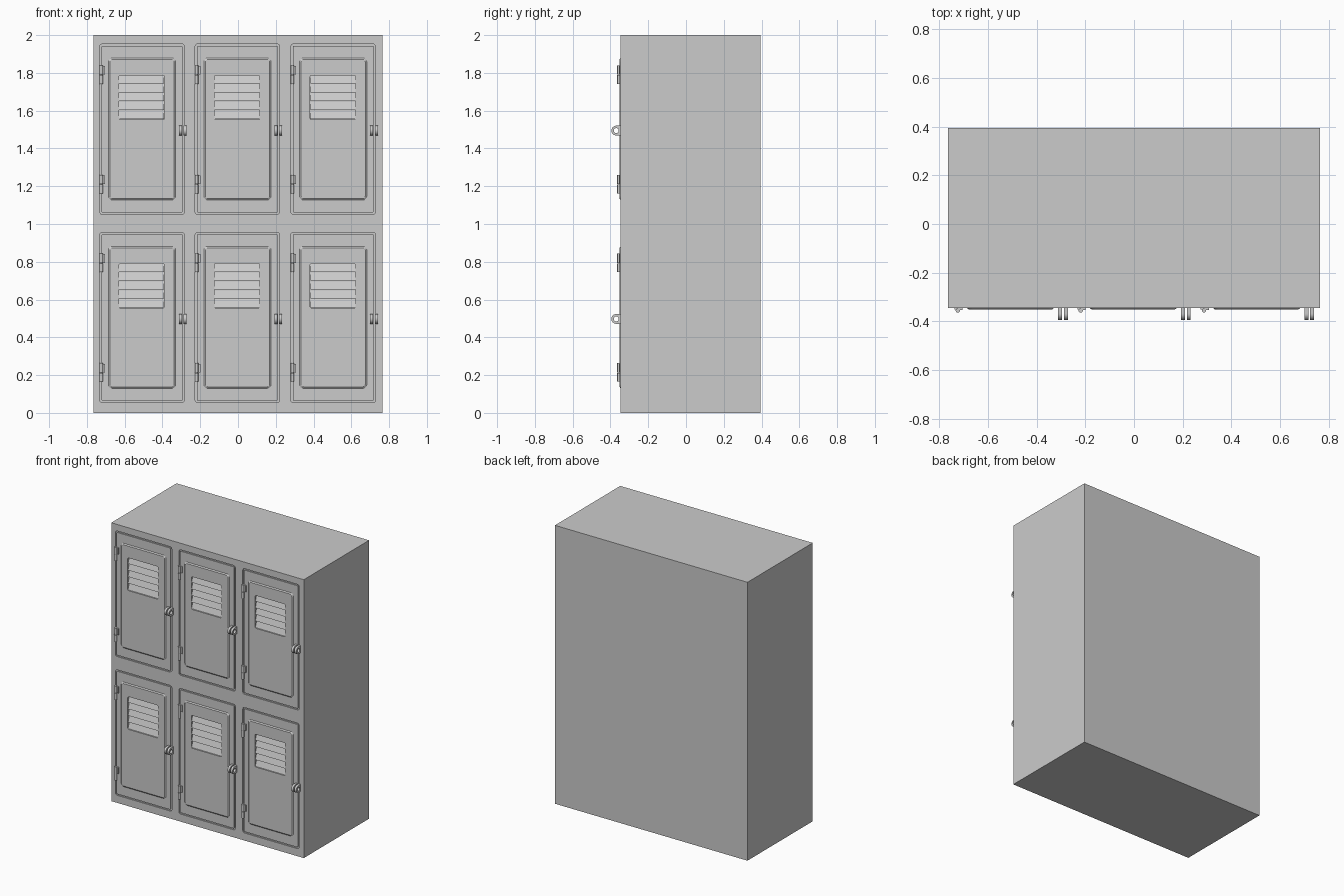
import bpy, bmesh, math

if "Cube" in bpy.data.objects:
    bpy.data.objects.remove(bpy.data.objects["Cube"])

FRONT = -0.346
COLS = [0.0, 0.505, 1.012]     # x offsets of the three columns
ROWS = [0.0, 0.997]            # z offsets of the two rows
CELLS = [(dx, dz) for dx in COLS for dz in ROWS]


def finish(name, bm):
    bmesh.ops.recalc_face_normals(bm, faces=bm.faces)
    me = bpy.data.meshes.new(name)
    bm.to_mesh(me)
    bm.free()
    ob = bpy.data.objects.new(name, me)
    bpy.context.collection.objects.link(ob)
    return ob


def loft(bm, loops, closed=False, cap_start=False, cap_end=False):
    """Skin equal-length point loops with quads."""
    rings = [[bm.verts.new(p) for p in lp] for lp in loops]
    pairs = list(zip(rings, rings[1:]))
    if closed:
        pairs.append((rings[-1], rings[0]))
    n = len(rings[0])
    for a, b in pairs:
        for i in range(n):
            j = (i + 1) % n
            bm.faces.new((a[i], a[j], b[j], b[i]))
    if cap_start:
        bm.faces.new(rings[0])
    if cap_end:
        bm.faces.new(rings[-1])


def rrect(x0, x1, z0, z1, r, y, seg=4):
    """Rounded rectangle in the xz plane at depth y."""
    pts = []
    for cx, cz, a0 in ((x1 - r, z1 - r, 0), (x0 + r, z1 - r, 90),
                       (x0 + r, z0 + r, 180), (x1 - r, z0 + r, 270)):
        for k in range(seg + 1):
            a = math.radians(a0 + 90 * k / seg)
            pts.append((cx + r * math.cos(a), y, cz + r * math.sin(a)))
    return pts


def box(bm, x0, x1, y0, y1, z0, z1):
    loft(bm, [[(x0, y0, z), (x1, y0, z), (x1, y1, z), (x0, y1, z)] for z in (z0, z1)],
         cap_start=True, cap_end=True)


def cut(target, cutter):
    m = target.modifiers.new("cut", "BOOLEAN")
    m.object, m.operation, m.solver = cutter, "DIFFERENCE", "EXACT"
    cutter.hide_render = True
    cutter.hide_set(True)


# Cabinet body
bm = bmesh.new()
box(bm, -0.765, 0.765, FRONT, 0.395, 0, 2)
body = finish("cabinet_body", bm)

# Cutters: narrow door gaps and vent pockets
gaps, pockets = bmesh.new(), bmesh.new()
for dx, dz in CELLS:
    o = (-0.732 + dx, -0.284 + dx, 0.054 + dz, 0.956 + dz)
    g = 0.01
    i = (o[0] + g, o[1] - g, o[2] + g, o[3] - g)
    ya, yb = FRONT - 0.02, FRONT + 0.008
    loft(gaps, [rrect(*o, 0.014, ya), rrect(*o, 0.014, yb),
                rrect(*i, 0.006, yb), rrect(*i, 0.006, ya)], closed=True)
    v = (-0.63 + dx, -0.39 + dx, 0.555 + dz, 0.79 + dz)
    loft(pockets, [rrect(*v, 0.008, ya), rrect(*v, 0.008, FRONT + 0.015)],
         cap_start=True, cap_end=True)
cut(body, finish("door_gap_cutter", gaps))
cut(body, finish("vent_pocket_cutter", pockets))

for n, (dx, dz) in enumerate(CELLS, 1):
    # Raised door panel with chamfered rim and vent opening
    bm = bmesh.new()
    x0, x1, z0, z1 = -0.686 + dx, -0.33 + dx, 0.13 + dz, 0.882 + dz
    v = (-0.63 + dx, -0.39 + dx, 0.555 + dz, 0.79 + dz)
    c = 0.008
    loft(bm, [rrect(x0, x1, z0, z1, 0.02, FRONT),
              rrect(x0 + c, x1 - c, z0 + c, z1 - c, 0.014, FRONT - 0.006),
              rrect(*v, 0.008, FRONT - 0.006),
              rrect(*v, 0.008, FRONT)], closed=True)
    finish(f"door_panel_{n}", bm)

    # Sloping louvre slats
    bm = bmesh.new()
    pitch = (v[3] - v[2]) / 5
    for k in range(5):
        zb = v[2] + k * pitch
        prof = [(FRONT + 0.015, zb + 0.004), (FRONT - 0.004, zb + 0.004),
                (FRONT + 0.011, zb + pitch), (FRONT + 0.015, zb + pitch)]
        loft(bm, [[(x, y, z) for y, z in prof] for x in (v[0] + 0.001, v[1] - 0.001)],
             cap_start=True, cap_end=True)
    finish(f"vent_louvres_{n}", bm)

    # Two hinges: barrel plus leaf
    bm = bmesh.new()
    for zb in (0.165 + dz, 0.745 + dz):
        cx, cy = -0.724 + dx, FRONT - 0.009
        ring = [(math.cos(t * math.tau / 12) * 0.009, math.sin(t * math.tau / 12) * 0.009)
                for t in range(12)]
        for za, zc in ((zb, zb + 0.047), (zb + 0.049, zb + 0.098)):
            loft(bm, [[(cx + a, cy + b, z) for a, b in ring] for z in (za, zc)],
                 cap_start=True, cap_end=True)
        box(bm, cx, cx + 0.02, FRONT - 0.008, FRONT + 0.002, zb + 0.049, zb + 0.095)
        box(bm, cx - 0.014, cx, FRONT - 0.006, FRONT + 0.002, zb + 0.003, zb + 0.046)
    hinge = finish(f"door_hinges_{n}", bm)

    # Padlock hasp: two D-shaped lugs with a hole
    bm = bmesh.new()
    cy, cz, r = -0.369, 0.4975 + dz, 0.026
    outer, inner = [], []
    for k in range(32):
        a = k * math.tau / 32 + math.pi / 4
        ca, sa = math.cos(a), math.sin(a)
        s = r / max(abs(ca), abs(sa)) if ca > 0 else r
        outer.append((cy + s * ca, cz + s * sa))
        inner.append((cy + 0.013 * ca, cz + 0.013 * sa))
    for xa, xb in ((-0.312, -0.296), (-0.288, -0.272)):
        loft(bm, [[(x + dx, y, z) for y, z in lp] for lp, x in
                  ((outer, xa), (outer, xb), (inner, xb), (inner, xa))], closed=True)
    hasp = finish(f"lock_hasp_{n}", bm)

    # Smooth the round hardware
    for ob in (hinge, hasp):
        bpy.ops.object.select_all(action='DESELECT')
        ob.select_set(True)
        bpy.context.view_layer.objects.active = ob
        bpy.ops.object.shade_smooth_by_angle(angle=math.radians(35))
